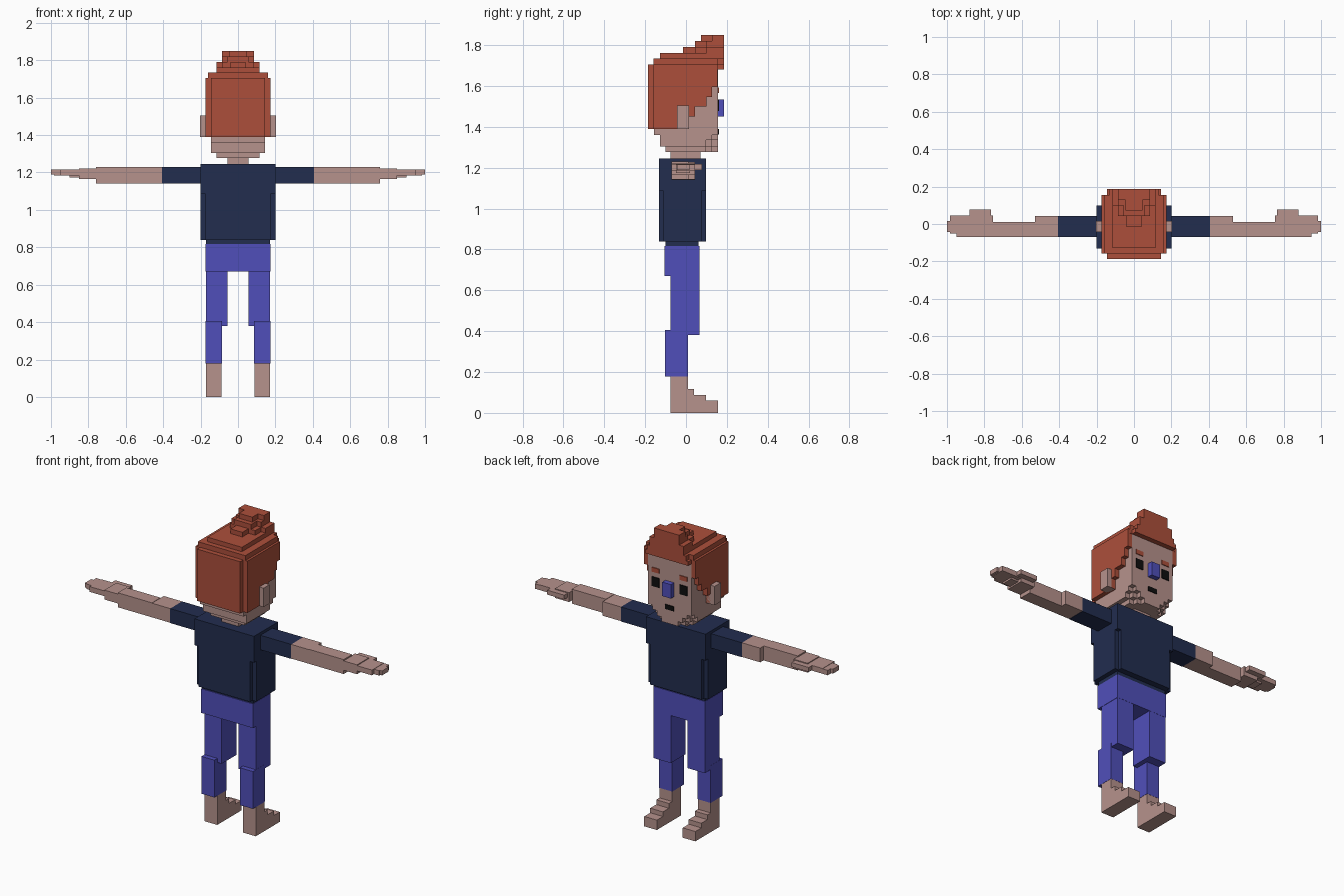
import bpy, bmesh


def material(name, *rgb):
    m = bpy.data.materials.new(name)
    lin = [((c / 255 + 0.055) / 1.055) ** 2.4 for c in rgb]
    m.diffuse_color = (*lin, 1)
    return m


SKIN = material("skin", 182, 146, 140)
HAIR = material("red_hair", 172, 79, 59)
NAVY = material("navy_cloth", 34, 45, 79)
BLUE = material("blue_cloth", 80, 79, 186)
BLACK = material("black", 14, 14, 14)


def part(name, mat, boxes, side=1):
    """Blocks given as (x0, x1, y0, y1, z0, z1); side=-1 mirrors in x."""
    bm = bmesh.new()
    for x0, x1, y0, y1, z0, z1 in boxes:
        vs = bmesh.ops.create_cube(bm, size=1)["verts"]
        for v in vs:
            v.co.x = side * (x0 if v.co.x < 0 else x1)
            v.co.y = y0 if v.co.y < 0 else y1
            v.co.z = z0 if v.co.z < 0 else z1
    bmesh.ops.recalc_face_normals(bm, faces=bm.faces)
    me = bpy.data.meshes.new(name)
    bm.to_mesh(me)
    bm.free()
    me.materials.append(mat)
    ob = bpy.data.objects.new(name, me)
    bpy.context.collection.objects.link(ob)
    return ob


def sym(w, *rest):
    return (-w, w, *rest)


# Head with stepped jaw, and neck
part("head", SKIN, [
    sym(.145, -.156, .156, 1.36, 1.69),
    sym(.145, -.127, .127, 1.335, 1.36),
    sym(.115, -.127, .156, 1.335, 1.36),
    sym(.145, -.127, .098, 1.305, 1.335),
    sym(.115, -.127, .127, 1.305, 1.335),
    sym(.085, 0, .156, 1.305, 1.335),
    sym(.115, -.10, .098, 1.277, 1.305),
    sym(.085, -.10, .127, 1.277, 1.305),
    sym(.055, 0, .156, 1.277, 1.305),
])
part("neck", SKIN, [sym(.057, -.075, .07, 1.23, 1.28)])

# Hair: back shell, stepped sides, layered crown and tuft
part("hair_back", HAIR, [sym(.145, -.187, -.15, 1.39, 1.68),
                         sym(.174, -.158, -.10, 1.39, 1.68)])
part("hair_crown", HAIR, [
    sym(.174, -.158, .156, 1.68, 1.705),
    sym(.145, -.187, .187, 1.68, 1.705),
    sym(.160, -.158, .156, 1.705, 1.735),
    sym(.130, -.158, .187, 1.705, 1.735),
    sym(.115, -.127, .187, 1.735, 1.762),
])
part("hair_tuft", HAIR, [
    sym(.115, .10, .187, 1.76, 1.79),
    sym(.085, .044, .187, 1.76, 1.79),
    sym(.04, -.015, .187, 1.76, 1.79),
    sym(.085, .10, .187, 1.79, 1.82),
    sym(.057, .044, .187, 1.79, 1.82),
    sym(.085, .127, .187, 1.82, 1.85),
    sym(.045, .073, .187, 1.82, 1.85),
])

# Face
part("nose", BLUE, [sym(.029, .15, .187, 1.45, 1.535)])
part("mouth", BLACK, [sym(.029, .155, .161, 1.362, 1.39)])

# Shirt: full shoulders, lower corners notched
part("shirt", NAVY, [
    sym(.20, -.132, .098, 1.085, 1.245),
    sym(.174, -.132, .098, .84, 1.085),
    sym(.20, -.11, .075, .84, 1.085),
    sym(.172, -.10, .062, .815, .84),
])

# Trousers top
part("pelvis", BLUE, [sym(.174, -.105, .066, .67, .817)])

for label, s in (("right", 1), ("left", -1)):
    # Side hair hangs down in steps towards the temple
    steps = [(-.10, .015, 1.39), (.015, .044, 1.45), (.044, .10, 1.50),
             (.10, .127, 1.545), (.127, .156, 1.595)]
    part(label + "_side_hair", HAIR,
         [(.13, .174, a, b - (.001 if b > .15 else 0), z, 1.68) for a, b, z in steps], s)
    part(label + "_ear", SKIN, [(.14, .203, -.044, .015, 1.39, 1.505)], s)
    part(label + "_eye", BLACK, [(.068, .118, .155, .161, 1.478, 1.535)], s)
    part(label + "_eyebrow", HAIR, [(.068, .118, .155, .161, 1.565, 1.592)], s)

    # Arms held straight out
    part(label + "_sleeve", NAVY, [(.19, .407, -.07, .044, 1.14, 1.228)], s)
    part(label + "_forearm", SKIN, [(.407, .53, -.07, .044, 1.142, 1.228),
                                    (.53, .76, -.07, .012, 1.142, 1.23)], s)
    part(label + "_hand", SKIN, [
        (.755, .85, -.07, .045, 1.165, 1.222),
        (.85, .95, -.07, .045, 1.185, 1.217),
        (.95, .985, -.05, .045, 1.185, 1.215),
        (.985, 1.0, -.044, .017, 1.188, 1.215),
        (.765, .88, .04, .078, 1.19, 1.217),
        (.85, .90, -.05, .02, 1.174, 1.186),
    ], s)

    # Legs
    part(label + "_thigh", BLUE, [(.057, .172, -.075, .065, .38, .68)], s)
    part(label + "_shin", BLUE, [(.086, .173, -.104, .01, .178, .405)], s)
    part(label + "_foot", SKIN, [
        (.087, .172, -.075, .009, 0, .18),
        (.087, .172, .009, .04, 0, .117),
        (.087, .172, .04, .098, 0, .088),
        (.087, .172, .098, .156, 0, .06),
    ], s)
